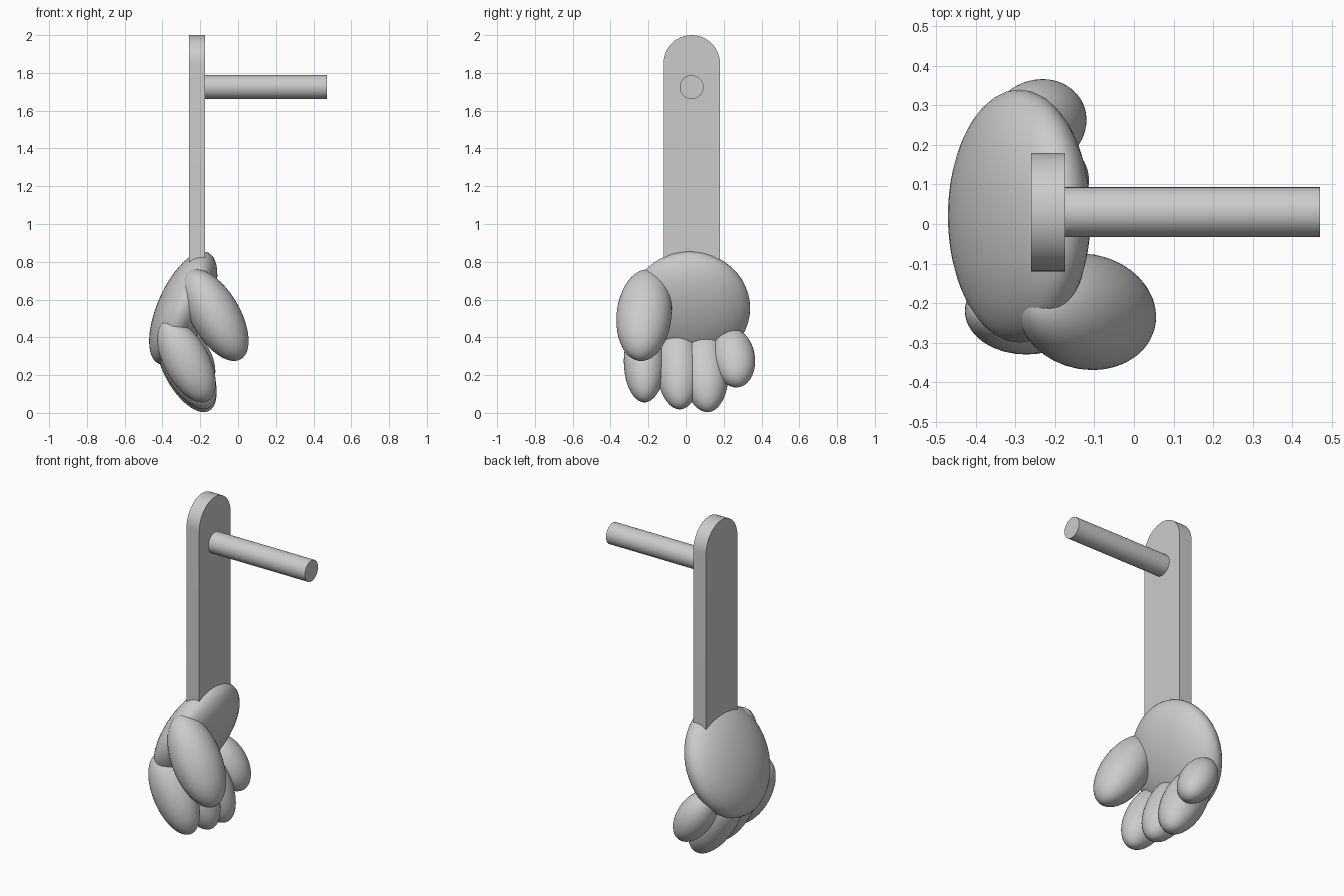
import bpy, bmesh
from math import radians, pi, cos, sin

cube = bpy.data.objects.get("Cube")
if cube:
    bpy.data.objects.remove(cube, do_unlink=True)

# Single plain grey
GREY = (0.6, 0.6, 0.6, 1.0)
grey = bpy.data.materials.new("plain grey")
grey.use_nodes = True
grey.diffuse_color = GREY
grey.node_tree.nodes["Principled BSDF"].inputs["Base Color"].default_value = GREY


def finish(obj, name):
    obj.name = name
    obj.data.name = name
    obj.data.materials.append(grey)
    bpy.ops.object.select_all(action="DESELECT")
    obj.select_set(True)
    bpy.context.view_layer.objects.active = obj
    bpy.ops.object.shade_smooth_by_angle(angle=radians(35))


def ellipsoid(name, centre, radii, roll, tilt):
    """Sphere stretched along its own z, rolled about x and tilted about y."""
    bpy.ops.mesh.primitive_uv_sphere_add(
        segments=48, ring_count=24, location=centre,
        rotation=(radians(roll), radians(tilt), 0))
    obj = bpy.context.object
    obj.scale = radii
    finish(obj, name)


# Flat arm with a round top, extruded from its side profile
ARM_Y, ARM_R = 0.03, 0.15
profile = [(ARM_Y - ARM_R, 0.7), (ARM_Y + ARM_R, 0.7)]
profile += [(ARM_Y + ARM_R * cos(pi * i / 24), 1.85 + ARM_R * sin(pi * i / 24))
            for i in range(25)]
bm = bmesh.new()
face = bm.faces.new([bm.verts.new((-0.26, y, z)) for y, z in profile])
side = bmesh.ops.extrude_face_region(bm, geom=[face])
moved = [v for v in side["geom"] if isinstance(v, bmesh.types.BMVert)]
bmesh.ops.translate(bm, verts=moved, vec=(0.085, 0, 0))
bmesh.ops.recalc_face_normals(bm, faces=bm.faces)
mesh = bpy.data.meshes.new("arm")
bm.to_mesh(mesh)
bm.free()
arm = bpy.data.objects.new("arm", mesh)
bpy.context.collection.objects.link(arm)
finish(arm, "arm")

# Round peg at the shoulder
bpy.ops.mesh.primitive_cylinder_add(
    vertices=32, radius=0.063, depth=0.67,
    location=(0.135, ARM_Y, 1.725), rotation=(0, pi / 2, 0))
finish(bpy.context.object, "shoulder_peg")

# Hand: palm, thumb and four curled fingers
ellipsoid("palm", (-0.29, 0.02, 0.555), (0.136, 0.32, 0.322), 0, 24)
ellipsoid("thumb", (-0.12, -0.222, 0.517), (0.131, 0.146, 0.27), -5, -30)
ellipsoid("index_finger", (-0.273, -0.22, 0.275), (0.12, 0.11, 0.24), 0, -28)
ellipsoid("middle_finger", (-0.275, -0.04, 0.255), (0.12, 0.12, 0.26), 2, -28)
ellipsoid("ring_finger", (-0.275, 0.10, 0.24), (0.12, 0.125, 0.26), 4, -28)
ellipsoid("little_finger", (-0.242, 0.253, 0.292), (0.10, 0.112, 0.173), 8, -30)
